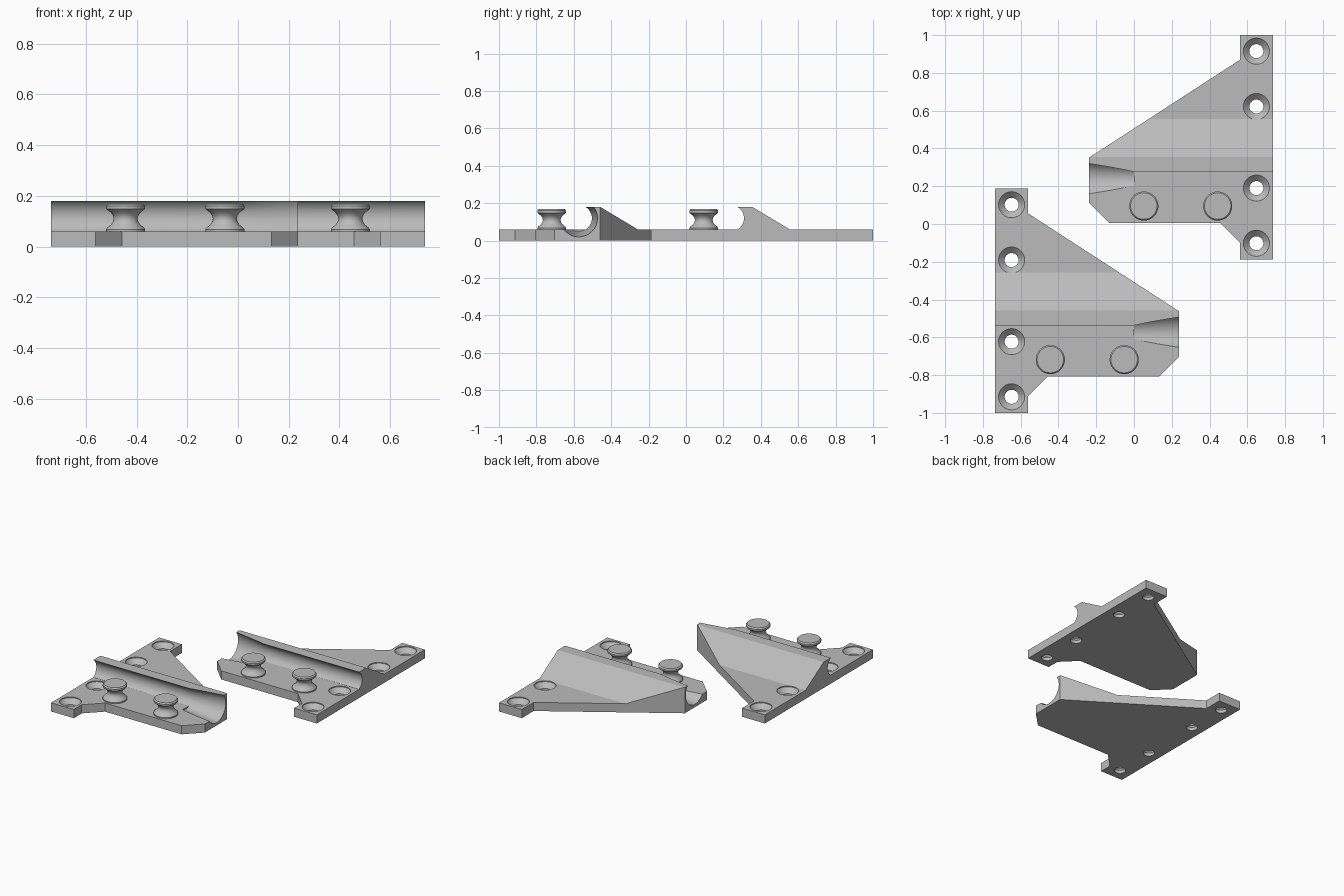
import bpy, bmesh, math
from mathutils import Matrix, Vector

cube = bpy.data.objects.get("Cube")
if cube:
    bpy.data.objects.remove(cube, do_unlink=True)

grey = bpy.data.materials.new("matte grey")
grey.use_nodes = True
colour = (0.5, 0.5, 0.5, 1)
grey.diffuse_color = colour
grey.node_tree.nodes["Principled BSDF"].inputs["Base Color"].default_value = colour

PLATE, TOP = 0.06, 0.18
GROOVE_Y, GROOVE_Z = 0.24, 0.12


def finish(bm, name):
    bmesh.ops.recalc_face_normals(bm, faces=bm.faces)
    mesh = bpy.data.meshes.new(name)
    bm.to_mesh(mesh)
    bm.free()
    mesh.materials.append(grey)
    obj = bpy.data.objects.new(name, mesh)
    bpy.context.collection.objects.link(obj)
    return obj


def prism(name, points, direction):
    bm = bmesh.new()
    face = bm.faces.new([bm.verts.new(p) for p in points])
    out = bmesh.ops.extrude_face_region(bm, geom=[face])
    moved = [v for v in out["geom"] if isinstance(v, bmesh.types.BMVert)]
    bmesh.ops.translate(bm, verts=moved, vec=Vector(direction))
    return finish(bm, name)


def lathe(name, profile, place, segments=48):
    """Closed solid turned about z from (radius, height) pairs."""
    bm = bmesh.new()
    rings = []
    for r, z in profile:
        angles = [2 * math.pi * i / segments for i in range(segments)]
        rings.append([bm.verts.new((r * math.cos(a), r * math.sin(a), z)) for a in angles])
    for low, high in zip(rings, rings[1:]):
        for i in range(segments):
            j = (i + 1) % segments
            bm.faces.new((low[i], low[j], high[j], high[i]))
    bm.faces.new(rings[0])
    bm.faces.new(rings[-1])
    bmesh.ops.transform(bm, matrix=place, verts=bm.verts)
    return finish(bm, name)


def combine(obj, tool, operation):
    mod = obj.modifiers.new("cut", "BOOLEAN")
    mod.object, mod.operation, mod.solver = tool, operation, "EXACT"
    bpy.context.view_layer.objects.active = obj
    bpy.ops.object.modifier_apply(modifier=mod.name)
    bpy.data.objects.remove(tool, do_unlink=True)


def smooth(obj, degrees):
    bpy.ops.object.select_all(action="DESELECT")
    obj.select_set(True)
    bpy.context.view_layer.objects.active = obj
    bpy.ops.object.shade_smooth_by_angle(angle=math.radians(degrees))


def mirror_and_shift(obj, shift):
    bm = bmesh.new()
    bm.from_mesh(obj.data)
    place = Matrix.Translation((0, shift, 0)) @ Matrix.Diagonal((-1, 1, 1, 1))
    bmesh.ops.transform(bm, matrix=place, verts=bm.verts)
    bmesh.ops.reverse_faces(bm, faces=bm.faces)
    bm.to_mesh(obj.data)
    bm.free()


def bracket(side):
    # Side section: flat plate with a sloped ridge and a hollow front face
    half = math.asin((TOP - GROOVE_Z) / 0.07)
    hollow = [(GROOVE_Y + 0.07 * math.cos(a), GROOVE_Z + 0.07 * math.sin(a))
              for a in (-half + 2 * half * i / 16 for i in range(17))]
    section = [(-0.5, 0), (-0.5, PLATE)] + hollow + [(0.355, TOP), (0.555, PLATE), (1.3, PLATE), (1.3, 0)]
    body = prism(side + "_bracket", [(-1, y, z) for y, z in section], (2, 0, 0))

    # Trim to the plan outline
    outline = [(-0.237, 0.352), (0.562, 0.87), (0.562, 1), (0.737, 1), (0.737, -0.187),
               (0.562, -0.187), (0.562, -0.1), (0.457, 0.005), (-0.132, 0.005), (-0.237, 0.11)]
    combine(body, prism("trim", [(x, y, -0.1) for x, y in outline], (0, 0, 0.5)), "INTERSECT")

    # Flared mouth of the groove
    along_x = Matrix.Translation((0, GROOVE_Y, GROOVE_Z)) @ Matrix.Rotation(-math.pi / 2, 4, "Y")
    combine(body, lathe("flare", [(0.07, 0), (0.1, 0.237), (0.101, 0.245)], along_x, 64), "DIFFERENCE")

    # Countersunk screw holes
    for y in (0.915, 0.622, 0.19, -0.102):
        screw = [(0.037, -0.05), (0.037, 0.022), (0.069, 0.054), (0.069, 0.3)]
        combine(body, lathe("screw", screw, Matrix.Translation((0.648, y, 0))), "DIFFERENCE")
    parts = [body]

    # Waisted knobs
    knob = [(0.077, 0.05), (0.077, 0.068), (0.072, 0.075), (0.058, 0.086), (0.05, 0.098), (0.047, 0.11),
            (0.05, 0.122), (0.058, 0.134), (0.072, 0.144), (0.077, 0.149), (0.077, 0.16), (0.07, 0.168)]
    for label, x in (("inner", 0.052), ("outer", 0.443)):
        parts.append(lathe(f"{side}_{label}_knob", knob, Matrix.Translation((x, 0.095, 0))))
    return parts


left = bracket("left")
right = bracket("right")
for part in right:
    mirror_and_shift(part, -0.813)
for part in left + right:
    smooth(part, 30)
